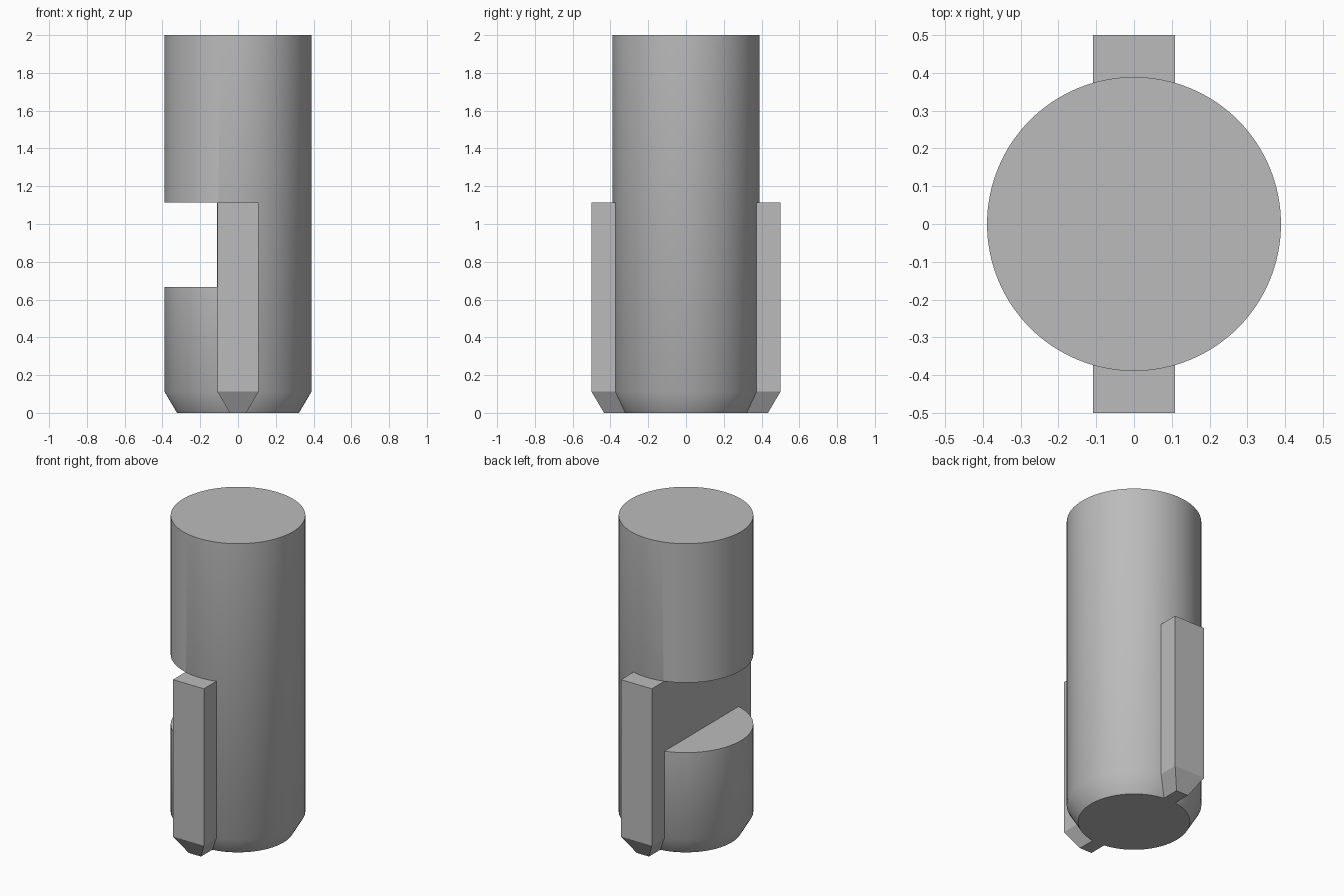
import bpy, bmesh, math

cube = bpy.data.objects.get("Cube")
if cube:
    bpy.data.objects.remove(cube, do_unlink=True)

grey = bpy.data.materials.new("plain_grey")
grey.use_nodes = True
GREY = (0.5, 0.5, 0.5, 1)
grey.diffuse_color = GREY
grey.node_tree.nodes["Principled BSDF"].inputs["Base Color"].default_value = GREY

RADIUS, HEIGHT, CHAMFER, TAPER = 0.389, 2.0, 0.112, 0.066
KEY_HALF, KEY_TOP = 0.109, 1.113


def loft(name, rings):
    """Solid skin through matching rings of points, capped at both ends."""
    bm = bmesh.new()
    loops = [[bm.verts.new(p) for p in ring] for ring in rings]
    n = len(loops[0])
    for low, high in zip(loops, loops[1:]):
        for i in range(n):
            j = (i + 1) % n
            bm.faces.new((low[i], low[j], high[j], high[i]))
    bm.faces.new(loops[0])
    bm.faces.new(loops[-1])
    bmesh.ops.recalc_face_normals(bm, faces=bm.faces)
    mesh = bpy.data.meshes.new(name)
    bm.to_mesh(mesh)
    bm.free()
    obj = bpy.data.objects.new(name, mesh)
    bpy.context.collection.objects.link(obj)
    mesh.materials.append(grey)
    return obj


def circle(r, z, n=128):
    return [(r * math.cos(math.tau * i / n), r * math.sin(math.tau * i / n), z)
            for i in range(n)]


def rect(x0, x1, y0, y1, z):
    return [(x0, y0, z), (x1, y0, z), (x1, y1, z), (x0, y1, z)]


# Round shaft with a chamfered lower end
shaft = loft("shaft", [circle(RADIUS - TAPER, 0), circle(RADIUS, CHAMFER),
                       circle(RADIUS, HEIGHT)])

# Flat side notch cut through the shaft
cutter = loft("notch_cutter", [rect(-1, -0.11, -1, 1, 0.667),
                               rect(-1, -0.11, -1, 1, KEY_TOP)])
cutter.hide_render = True
cut = shaft.modifiers.new("notch", 'BOOLEAN')
cut.operation, cut.solver, cut.object = 'DIFFERENCE', 'EXACT', cutter
bpy.ops.object.select_all(action='DESELECT')
bpy.context.view_layer.objects.active = shaft
shaft.select_set(True)
bpy.ops.object.modifier_apply(modifier=cut.name)
bpy.data.objects.remove(cutter, do_unlink=True)
bpy.ops.object.shade_smooth_by_angle(angle=math.radians(40))

# Front and back keys with tapered tips
for name, s in (("front_key", -1), ("back_key", 1)):
    tip = KEY_HALF - TAPER
    loft(name, [rect(-tip, tip, s * 0.3, s * (0.5 - TAPER), 0),
                rect(-KEY_HALF, KEY_HALF, s * 0.3, s * 0.5, CHAMFER),
                rect(-KEY_HALF, KEY_HALF, s * 0.3, s * 0.5, KEY_TOP)])
